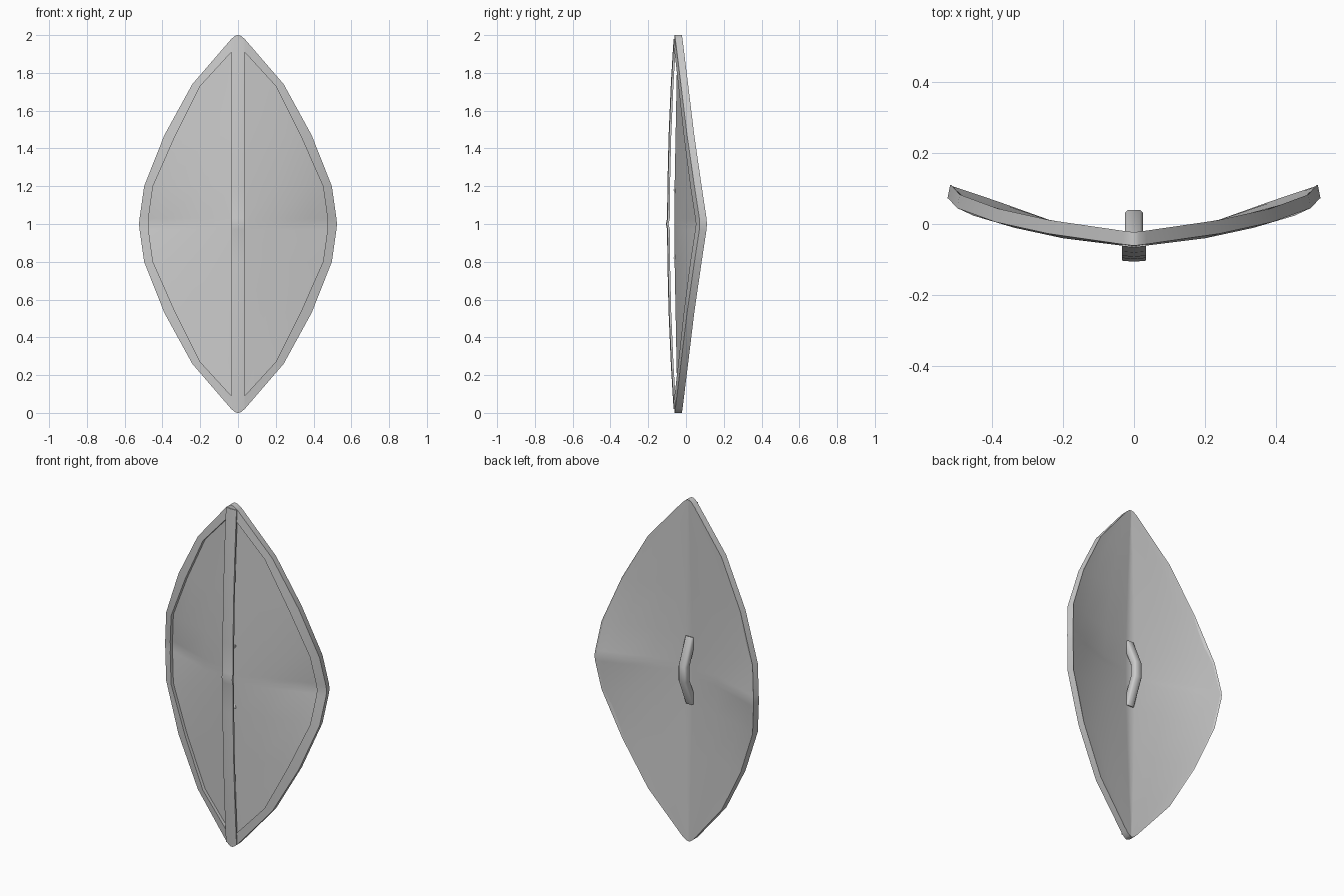
import bpy, bmesh, math

if "Cube" in bpy.data.objects:
    bpy.data.objects.remove(bpy.data.objects["Cube"])

# Half outline: (distance from middle height, outer half width, inner panel half width, inner distance)
OUTLINE = [(0.0, 0.524, 0.475, 0.0), (0.03, 0.521, 0.474, 0.03), (0.2, 0.497, 0.45, 0.2),
           (0.47, 0.39, 0.335, 0.46), (0.74, 0.242, 0.2, 0.73), (0.98, 0.035, 0.035, 0.91),
           (0.997, 0.014, 0.014, 0.93), (1.0, 0.004, 0.004, 0.935)]
CURVE = [(0, -0.023), (0.2, 0.002), (0.385, 0.042), (0.495, 0.081), (0.522, 0.105)]
STRAIGHT = [(0, -0.02), (0.2, 0.005), (0.522, 0.11)]
ROWS = [(-d, w, i, -di) for d, w, i, di in OUTLINE[:0:-1]] + OUTLINE


def lerp(table, x):
    for (x0, y0), (x1, y1) in zip(table, table[1:]):
        if x <= x1 or x1 == table[-1][0]:
            return y0 + (y1 - y0) * (x - x0) / (x1 - x0)


def back_y(x, d):
    """Depth of the back surface, with a soft crease at mid height."""
    x = abs(x)
    k = max(0, 1 - abs(d) / 0.2)
    return lerp(CURVE, x) * (1 - k) + lerp(STRAIGHT, x) * k


def loft(name, sections, closed=False, angle=35):
    """Skin a list of equal-length closed cross-sections."""
    bm = bmesh.new()
    rings = [[bm.verts.new(p) for p in s] for s in sections]
    pairs = list(zip(rings, rings[1:]))
    if closed:
        pairs.append((rings[-1], rings[0]))
    else:
        bm.faces.new(rings[0])
        bm.faces.new(rings[-1])
    n = len(rings[0])
    for a, b in pairs:
        for i in range(n):
            j = (i + 1) % n
            bm.faces.new((a[i], a[j], b[j], b[i]))
    bmesh.ops.recalc_face_normals(bm, faces=bm.faces)
    me = bpy.data.meshes.new(name)
    bm.to_mesh(me)
    bm.free()
    ob = bpy.data.objects.new(name, me)
    bpy.context.collection.objects.link(ob)
    bpy.ops.object.select_all(action='DESELECT')
    ob.select_set(True)
    bpy.context.view_layer.objects.active = ob
    bpy.ops.object.shade_smooth_by_angle(angle=math.radians(angle))
    return ob


# Curved shield plate, its middle bowed slightly forward
half = [0.06, 0.39, 0.74, 0.91, 1.0]
cols = [-f for f in half[::-1]] + [0] + half
sections = []
for d, w, _, _ in ROWS:
    w *= 0.985
    ys = [back_y(w * f, d) - 0.019 * (1 - abs(d)) * (1 - abs(f)) ** 2 for f in cols]
    front = [(w * f * 0.99, y - 0.022, 1 + d * 0.998) for f, y in zip(cols, ys)]
    back = [(w * f, y, 1 + d * 0.998) for f, y in zip(cols, ys)]
    sections.append(front + back[::-1])
loft("shield_plate", sections)

# Raised rim following the outline, forming the outer wall
loop = [(1, r) for r in ROWS] + [(-1, r) for r in ROWS[::-1]]
sections = []
for s, (d, w, wi, di) in loop:
    yo, yi = back_y(w, d), back_y(wi, di)
    sections.append([(s * w * 0.985, yo, 1 + d), (s * w, yo - 0.038, 1 + d),
                     (s * wi, yi - 0.042, 1 + di), (s * wi, yi - 0.014, 1 + di)])
loft("rim", sections, closed=True)

# Bowed centre bar standing in front of the plate
sections = []
for d in (-0.98, -0.91, -0.74, -0.47, -0.2, -0.03, 0, 0.03, 0.2, 0.47, 0.74, 0.91, 0.98):
    y = -0.064 - 0.036 * (1 - d * d) - (0.006 if d == 0 else 0)
    w = 0.034
    sections.append([(-w, y + 0.014, 1 + d), (-w, y + 0.003, 1 + d), (0, y, 1 + d),
                     (w, y + 0.003, 1 + d), (w, y + 0.014, 1 + d)])
loft("centre_bar", sections)

# Bent grip on the back, with bevelled square section
path = [(-0.046, 0.19, 0.4), (0.018, 0.04, 0.2), (0.018, -0.04, -0.2), (-0.046, -0.19, -0.4)]
corners = [(0.025, 0.014), (0.017, 0.022), (-0.017, 0.022), (-0.025, 0.014),
           (-0.025, -0.014), (-0.017, -0.022), (0.017, -0.022), (0.025, -0.014)]
sections = [[(u, y + v * math.cos(t), 1 + d + v * math.sin(t)) for u, v in corners]
            for y, d, t in path]
loft("grip", sections, angle=50)
